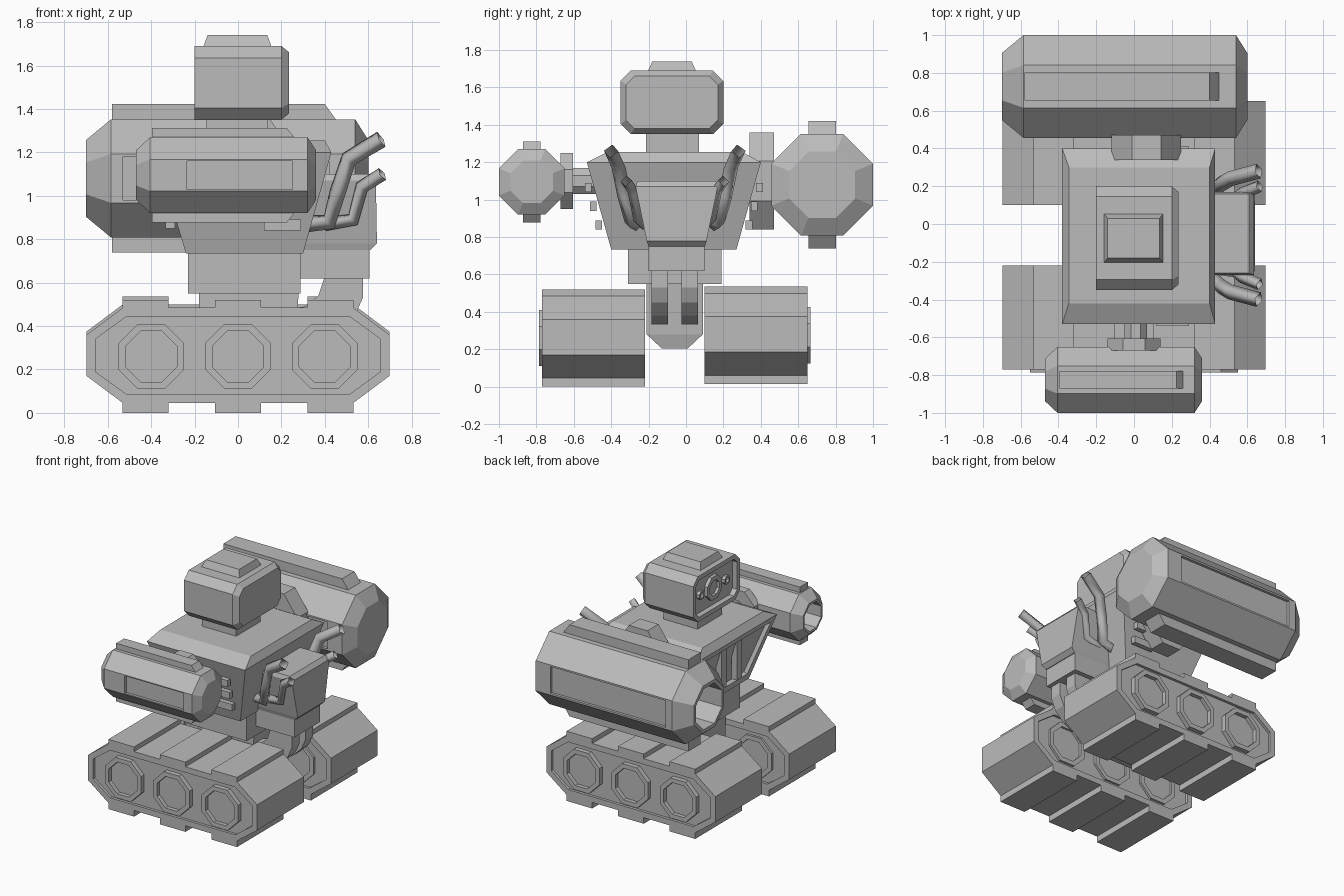
import bpy, bmesh, math
from mathutils import Vector

if "Cube" in bpy.data.objects:
    bpy.data.objects.remove(bpy.data.objects["Cube"], do_unlink=True)

GREY = (0.5, 0.5, 0.5, 1)
metal = bpy.data.materials.new("plain grey")
metal.use_nodes = True
metal.diffuse_color = GREY
metal.node_tree.nodes["Principled BSDF"].inputs["Base Color"].default_value = GREY
MID = -0.06   # symmetry plane of the body, across y


def octagon(cu, cv, ru, rv):
    k = 1 / math.cos(math.pi / 8)
    angles = [(i + 0.5) * math.pi / 4 for i in range(8)]
    return [(cu + ru * k * math.cos(a), cv + rv * k * math.sin(a)) for a in angles]


def cut_rect(u0, u1, v0, v1, c):
    return [(u0 + c, v0), (u1 - c, v0), (u1, v0 + c), (u1, v1 - c),
            (u1 - c, v1), (u0 + c, v1), (u0, v1 - c), (u0, v0 + c)]


def rect(u0, u1, v0, v1):
    return [(u0, v0), (u1, v0), (u1, v1), (u0, v1)]


def loft(axis, sections):
    """Skin a list of (position, outline) along an axis, with end caps."""
    place = {"x": lambda t, u, v: (t, u, v), "y": lambda t, u, v: (u, t, v),
             "z": lambda t, u, v: (u, v, t)}[axis]
    bm = bmesh.new()
    rings = [[bm.verts.new(place(t, u, v)) for u, v in pts] for t, pts in sections]
    for a, b in zip(rings, rings[1:]):
        for i in range(len(a)):
            j = (i + 1) % len(a)
            bm.faces.new((a[i], a[j], b[j], b[i]))
    bm.faces.new(rings[0])
    bm.faces.new(rings[-1])
    bmesh.ops.recalc_face_normals(bm, faces=bm.faces)
    bm.normal_update()
    return bm


def facing(bm, direction):
    return max(bm.faces, key=lambda f: (round(f.normal.dot(Vector(direction)), 3), f.calc_area()))


def recess(bm, face, margin, depth, bounds=None):
    """Sink a panel into a face; bounds sets an exact x, z rectangle."""
    normal = face.normal.copy()
    bmesh.ops.inset_individual(bm, faces=[face], thickness=margin)
    if bounds:
        x0, x1, z0, z1 = bounds
        c = face.calc_center_median()
        for v in face.verts:
            v.co.x = x0 if v.co.x < c.x else x1
            v.co.z = z0 if v.co.z < c.z else z1
    new = bmesh.ops.extrude_discrete_faces(bm, faces=[face])["faces"][0]
    bmesh.ops.translate(bm, verts=new.verts, vec=-normal * depth)
    bm.normal_update()


def finish(name, bm):
    mesh = bpy.data.meshes.new(name)
    bm.to_mesh(mesh)
    bm.free()
    mesh.materials.append(metal)
    obj = bpy.data.objects.new(name, mesh)
    bpy.context.collection.objects.link(obj)
    return obj


def part(name, axis, *sections):
    return finish(name, loft(axis, sections))


def box(name, x0, x1, y0, y1, z0, z1):
    return part(name, "z", (z0, rect(x0, x1, y0, y1)), (z1, rect(x0, x1, y0, y1)))


# Tracks with tread pads and hollow wheels
def track(label, side, lift):
    inner, outer = MID + side * 0.16, MID + side * 0.71
    hull = [(-0.697, 0.17), (-0.53, 0.045), (0.53, 0.045), (0.697, 0.17),
            (0.697, 0.36), (0.53, 0.485), (-0.53, 0.485), (-0.697, 0.36)]
    hull = [(x, z + lift) for x, z in hull]
    bm = loft("y", [(inner, hull), (outer, hull)])
    for d in (-1, 1):
        recess(bm, facing(bm, (0, d, 0)), 0.045, 0.02)
    finish(label + "_track", bm)
    y0, y1 = sorted((inner, outer))
    for i, x in enumerate((-0.425, 0, 0.425)):
        for level, z in (("lower", 0), ("upper", 0.47)):
            box(f"{label}_{level}_tread_{i}", x - 0.106, x + 0.106, y0, y1,
                z + lift, z + 0.05 + lift)
        ring = octagon(x * 0.94, 0.26 + lift, 0.15, 0.15)
        bm = loft("y", [(inner + side * 0.003, ring), (outer + side * 0.015, ring)])
        for d in (-1, 1):
            recess(bm, facing(bm, (0, d, 0)), 0.035, 0.03)
        finish(f"{label}_wheel_{i}", bm)


track("right", -1, 0)
track("left", 1, 0.015)

# Pelvis and waist
part("pelvis", "z", (0.205, rect(-0.18, 0.24, -0.13, 0.01)),
     (0.28, rect(-0.18, 0.26, -0.21, 0.09)), (0.56, rect(-0.18, 0.28, -0.21, 0.09)))
box("waist", -0.23, 0.288, MID - 0.25, MID + 0.25, 0.55, 0.74)

# Torso widening to the shoulders, with a recessed chest
bm = loft("z", [(0.735, rect(-0.24, 0.30, -0.40, 0.27)),
                (1.20, rect(-0.38, 0.43, -0.53, 0.40)),
                (1.255, rect(-0.345, 0.40, -0.42, 0.30))])
recess(bm, facing(bm, (-1, 0, -0.3)), 0.07, 0.03)
finish("torso", bm)
for s in (-1, 1):
    for i in range(3):
        z = 0.84 + i * 0.1
        y = MID + s * (0.36 + (z - 0.735) * 0.28)
        box(f"side_slat_{s}_{i}", 0.12, 0.29, min(y, y + s * 0.025) - 0.01,
            max(y, y + s * 0.025), z, z + 0.05)
    y = MID + s * 0.09
    box(f"chest_strut_{s}", -0.335, -0.29, y - 0.03, y + 0.03, 0.85, 1.14)

# Neck, head, face and cap
box("neck", -0.145, 0.135, -0.215, 0.07, 1.25, 1.36)
full = cut_rect(-0.35, 0.20, 1.35, 1.69, 0.055)
bm = loft("x", [(-0.20, full), (0.20, full), (0.236, cut_rect(-0.32, 0.17, 1.38, 1.66, 0.045))])
recess(bm, facing(bm, (-1, 0, 0)), 0.035, 0.04)
finish("head", bm)
part("head_cap", "z", (1.685, rect(-0.16, 0.155, -0.205, 0.055)),
     (1.74, rect(-0.14, 0.135, -0.18, 0.03)))
for name, y, r in (("main_eye", -0.075, 0.085), ("right_eye", -0.225, 0.03), ("left_eye", 0.075, 0.03)):
    ring = octagon(y, 1.52, r, r)
    bm = loft("x", [(-0.185, ring), (-0.14, ring)])
    recess(bm, facing(bm, (-1, 0, 0)), r * 0.4, 0.02)
    finish(name, bm)

# Backpack, its base and the two curved struts below
part("backpack", "z", (0.75, rect(0.28, 0.61, -0.20, 0.10)),
     (0.78, rect(0.28, 0.64, -0.21, 0.11)),
     (1.07, rect(0.28, 0.635, -0.27, 0.17)), (1.10, rect(0.28, 0.61, -0.26, 0.16)))
box("backpack_base", 0.28, 0.605, -0.20, 0.10, 0.62, 0.76)
curve = [(0.24, 0.33), (0.38, 0.34), (0.47, 0.38), (0.54, 0.45), (0.575, 0.53),
         (0.575, 0.63), (0.40, 0.63), (0.37, 0.54), (0.31, 0.49), (0.24, 0.48)]
for s in (-1, 1):
    y = MID + s * 0.08
    part(f"strut_{s}", "y", (y - 0.045, curve), (y + 0.045, curve))


# Square exhaust pipes with open ends, mirrored across the body
def pipe(name, points, r):
    curve = bpy.data.curves.new(name, "CURVE")
    curve.dimensions = "3D"
    curve.bevel_depth = r
    curve.bevel_resolution = 0
    line = curve.splines.new("POLY")
    line.points.add(len(points) - 1)
    for p, co in zip(line.points, points):
        p.co = (*co, 1)
    curve.materials.append(metal)
    bpy.context.collection.objects.link(bpy.data.objects.new(name, curve))


for s in (-1, 1):
    tall = [(0.30, 0.20, 0.87), (0.42, 0.23, 0.88), (0.46, 0.27, 1.02),
            (0.51, 0.30, 1.17), (0.66, 0.34, 1.26)]
    short = [(0.40, 0.17, 0.87), (0.53, 0.19, 0.89), (0.57, 0.22, 1.04), (0.665, 0.26, 1.10)]
    for name, path, r in (("tall_pipe", tall, 0.04), ("short_pipe", short, 0.032)):
        pipe(f"{name}_{s}", [(x, MID + s * y, z) for x, y, z in path], r)


# Octagonal arm pods: hollow front, tapered ends, top and bottom rails, side panels
def pod(name, cy, cz, r, xs, rail, panel, sides):
    sizes = (0.65, 1, 1, 0.65)
    bm = loft("x", [(x, octagon(cy, cz, r * k, r * k)) for x, k in zip(xs, sizes)])
    for d in sides:
        recess(bm, facing(bm, (0, d, 0)), 0.01, 0.02, panel)
    recess(bm, facing(bm, (-1, 0, 0)), r * 0.1, r * 0.8)
    finish(name, bm)
    x0, x1, slope, half, height = rail
    for label, d in (("upper", 1), ("lower", -1)):
        z = cz + d * (r - 0.02)
        part(f"{name}_{label}_rail", "z", (z, rect(x0, x1 + slope, cy - half, cy + half)),
             (cz + d * (r + height), rect(x0, x1, cy - half, cy + half)))


pod("small_pod", -0.825, 1.095, 0.175, (-0.47, -0.405, 0.32, 0.36),
    (-0.395, 0.225, 0.05, 0.047, 0.042), (-0.235, 0.25, 1.03, 1.16), (-1,))
pod("large_pod", 0.728, 1.08, 0.272, (-0.70, -0.585, 0.54, 0.60),
    (-0.58, 0.40, 0.065, 0.073, 0.07), (-0.53, 0.42, 0.98, 1.18), (-1, 1))

# Shoulder joints
for name, y0, y1, cx, rx, rz in (
        ("small_joint_disc", -0.67, -0.605, 0.0, 0.14, 0.15),
        ("small_joint_rod", -0.62, -0.40, 0.01, 0.06, 0.07),
        ("large_joint_disc", 0.34, 0.47, 0.065, 0.185, 0.26),
        ("large_joint_rod", 0.20, 0.36, 0.065, 0.10, 0.12)):
    ring = octagon(cx, 1.10, rx, rz)
    part(name, "y", (y0, ring), (y1, ring))
